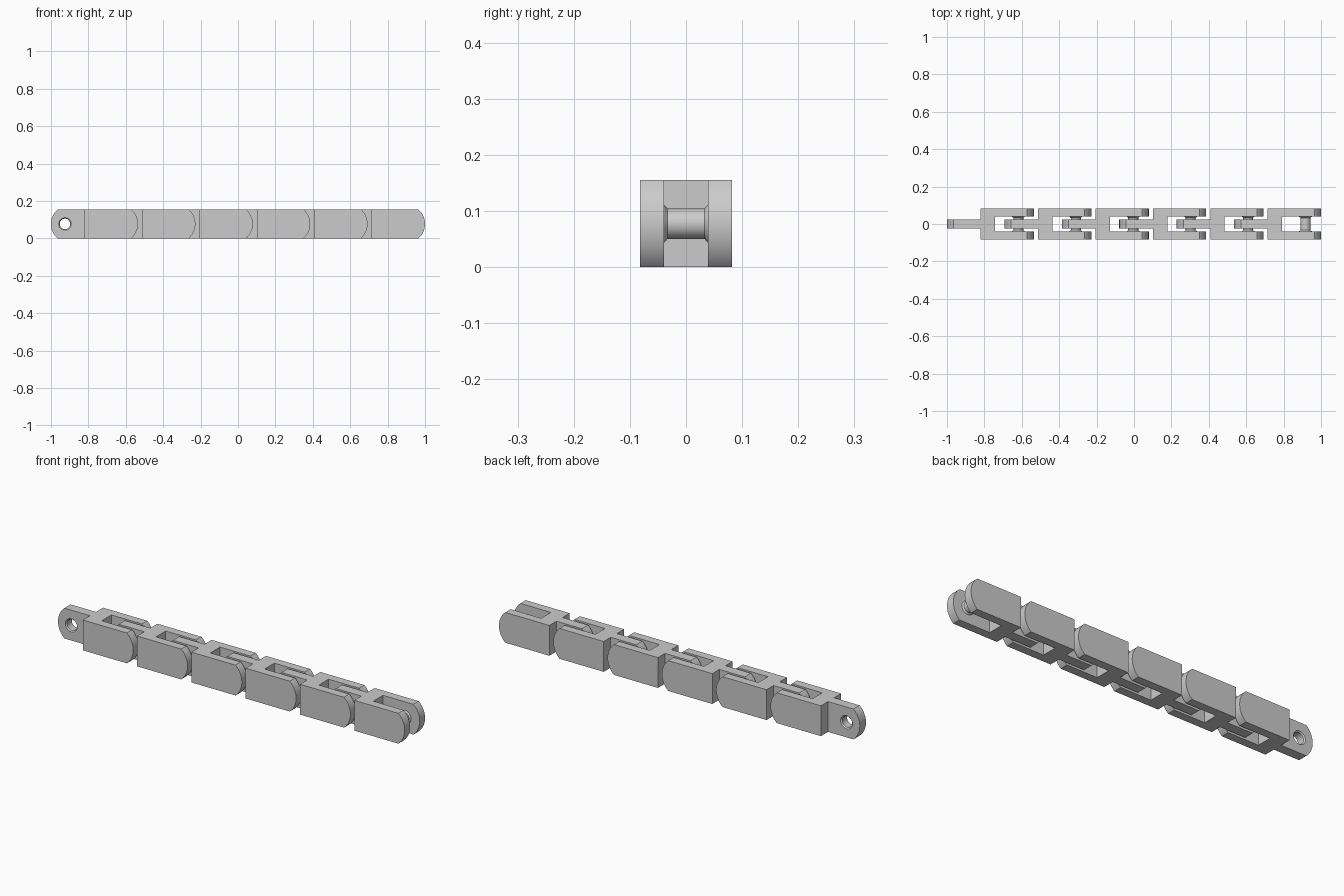
import bpy, bmesh, math
from mathutils import Vector

cube = bpy.data.objects.get("Cube")
if cube:
    bpy.data.objects.remove(cube)

LINKS, PITCH, LENGTH = 6, 0.307, 0.465
HEIGHT, HALF_WIDTH, SLOT, TONGUE = 0.155, 0.082, 0.039, 0.025
SHOULDER, SLOT_START = 0.18, 0.257      # distances from the tongue tip
HOLE_X, MID = 0.075, HEIGHT / 2
BULGE = 0.036                           # how far the rounded ends swell

grey = bpy.data.materials.new("grey plastic")
grey.use_nodes = True
grey.diffuse_color = (0.6, 0.6, 0.6, 1)
grey.node_tree.nodes["Principled BSDF"].inputs["Base Color"].default_value = (0.6, 0.6, 0.6, 1)


def finish(name, bm):
    bmesh.ops.recalc_face_normals(bm, faces=bm.faces)
    mesh = bpy.data.meshes.new(name)
    bm.to_mesh(mesh)
    bm.free()
    mesh.materials.append(grey)
    obj = bpy.data.objects.new(name, mesh)
    bpy.context.collection.objects.link(obj)
    return obj


def extrude(name, points, direction):
    bm = bmesh.new()
    face = bm.faces.new([bm.verts.new(p) for p in points])
    grown = bmesh.ops.extrude_face_region(bm, geom=[face])["geom"]
    verts = [v for v in grown if isinstance(v, bmesh.types.BMVert)]
    bmesh.ops.translate(bm, verts=verts, vec=direction)
    return finish(name, bm)


def lathe(name, x, profile, sides=40):
    """Turn (y, radius) pairs about a crosswise axis at the given x."""
    bm = bmesh.new()
    rings = []
    for y, r in profile:
        angles = [2 * math.pi * i / sides for i in range(sides)]
        rings.append([bm.verts.new((x + r * math.cos(a), y, MID + r * math.sin(a))) for a in angles])
    for a, b in zip(rings, rings[1:]):
        for i in range(sides):
            j = (i + 1) % sides
            bm.faces.new((a[i], a[j], b[j], b[i]))
    bm.faces.new(rings[0])
    bm.faces.new(rings[-1])
    return finish(name, bm)


def boolean(target, cutter, operation):
    mod = target.modifiers.new(operation.title(), 'BOOLEAN')
    mod.object, mod.operation, mod.solver = cutter, operation, 'EXACT'
    bpy.context.view_layer.objects.active = target
    bpy.ops.object.modifier_apply(modifier=mod.name)
    bpy.data.objects.remove(cutter)


def smooth(obj):
    bpy.ops.object.select_all(action='DESELECT')
    obj.select_set(True)
    bpy.context.view_layer.objects.active = obj
    bpy.ops.object.shade_smooth_by_angle(angle=math.radians(25))


# Link plan: narrow tongue, wide shoulder, two prongs around a slot
half = [(0, TONGUE), (SHOULDER, TONGUE), (SHOULDER, HALF_WIDTH),
        (LENGTH + 0.01, HALF_WIDTH), (LENGTH + 0.01, SLOT), (SLOT_START, SLOT)]
half[0] = (-0.01, TONGUE)
plan = half + [(x, -y) for x, y in reversed(half)]
link = extrude("link_1", [(x, y, 0) for x, y in plan], (0, 0, HEIGHT))

# Side silhouette with rounded ends trims the tongue and the prongs
radius = (BULGE ** 2 + MID ** 2) / (2 * BULGE)
sweep = math.asin(MID / radius)
arc = [(radius * math.cos(a), MID + radius * math.sin(a))
       for a in (sweep * (i / 12 - 1) for i in range(25))]
side = [(LENGTH - radius + x, z) for x, z in arc] + [(radius - x, z) for x, z in reversed(arc)]
boolean(link, extrude("silhouette", [(x, -0.1, z) for x, z in side], (0, 0.2, 0)), 'INTERSECT')

# Chamfered hole through the tongue
bore = [(-0.035, 0.043), (-0.019, 0.028), (0.019, 0.028), (0.035, 0.043)]
boolean(link, lathe("bore", HOLE_X, bore), 'DIFFERENCE')
smooth(link)

# Pin between the prongs, flared where it meets them
flare = [(-SLOT - 0.002, 0.034), (-SLOT, 0.034), (-0.033, 0.027),
         (0.033, 0.027), (SLOT, 0.034), (SLOT + 0.002, 0.034)]
pin = lathe("pin_1", HOLE_X + PITCH, flare)
smooth(pin)

# Repeat the link and its pin along the chain
for i in range(LINKS):
    for part in (link, pin):
        obj = part
        if i:
            obj = part.copy()
            obj.name = part.name.replace("1", str(i + 1))
            bpy.context.collection.objects.link(obj)
        obj.location = Vector((-1 + PITCH * i, 0, 0))
